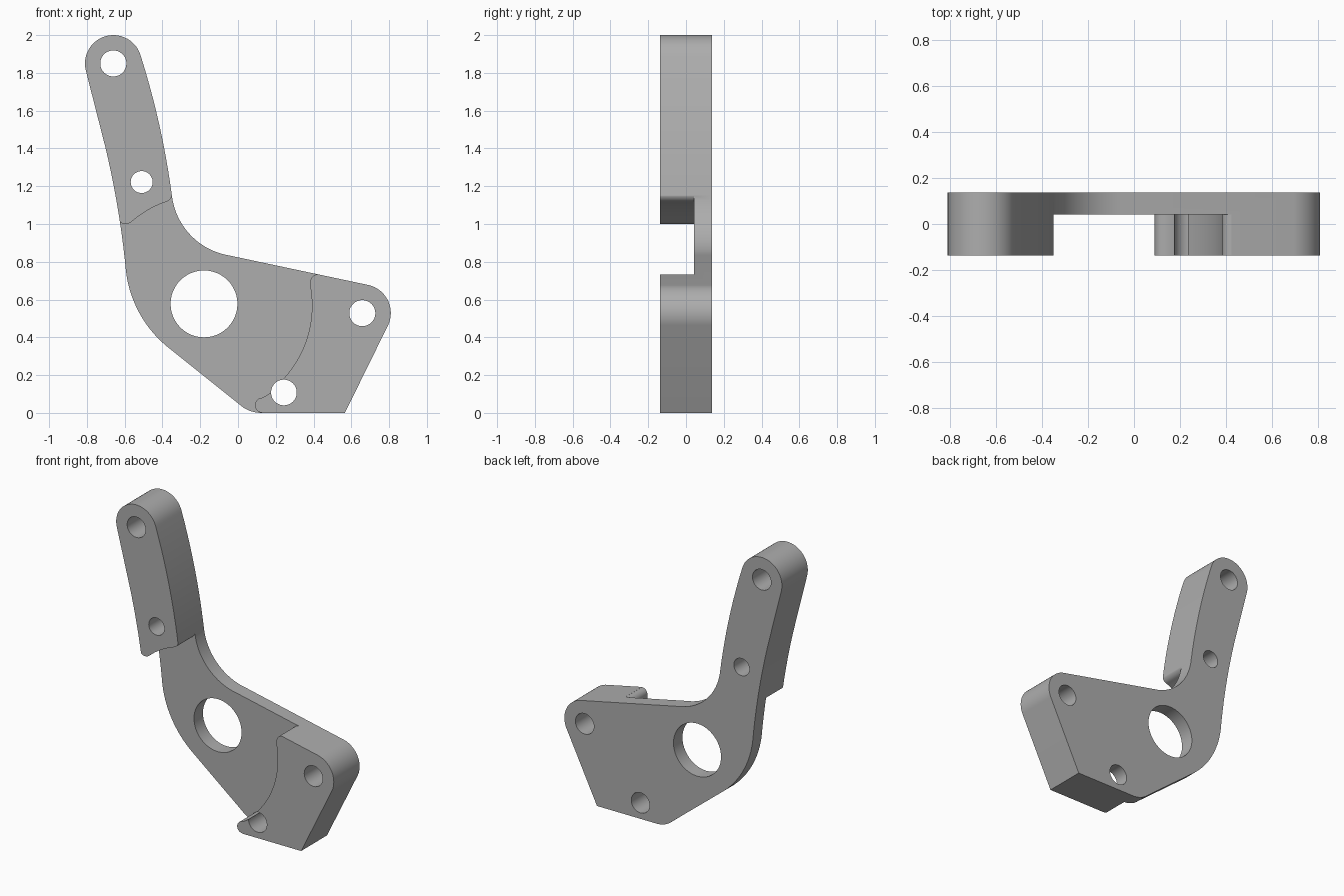
import bpy, bmesh, math
from mathutils import Vector

cube = bpy.data.objects.get("Cube")
if cube:
    bpy.data.objects.remove(cube, do_unlink=True)

HALF = 0.1375      # half thickness of the full-depth pads
POCKET = 0.042     # y of the recessed front face


def arc(a, b, c, n=16):
    """Points on the circle from a through b to c."""
    (ax, az), (bx, bz), (cx, cz) = a, b, c
    d = 2 * (ax * (bz - cz) + bx * (cz - az) + cx * (az - bz))
    sa, sb, sc = ax * ax + az * az, bx * bx + bz * bz, cx * cx + cz * cz
    ox = (sa * (bz - cz) + sb * (cz - az) + sc * (az - bz)) / d
    oz = (sa * (cx - bx) + sb * (ax - cx) + sc * (bx - ax)) / d
    r = math.hypot(ax - ox, az - oz)
    t0, t1, t2 = (math.atan2(z - oz, x - ox) for x, z in (a, b, c))
    sweep = (t2 - t0) % math.tau
    if (t1 - t0) % math.tau > sweep:
        sweep -= math.tau
    return [(ox + r * math.cos(t0 + sweep * i / n),
             oz + r * math.sin(t0 + sweep * i / n)) for i in range(n + 1)]


def prism(name, points, y0, y1):
    """Extrude an x-z outline from y0 to y1."""
    clean = [p for i, p in enumerate(points)
             if math.dist(p, points[i - 1]) > 0.0005]
    bm = bmesh.new()
    face = bm.faces.new([bm.verts.new((x, y0, z)) for x, z in clean])
    ext = bmesh.ops.extrude_face_region(bm, geom=[face])
    moved = [v for v in ext["geom"] if isinstance(v, bmesh.types.BMVert)]
    bmesh.ops.translate(bm, verts=moved, vec=Vector((0, y1 - y0, 0)))
    bmesh.ops.recalc_face_normals(bm, faces=bm.faces[:])
    mesh = bpy.data.meshes.new(name)
    bm.to_mesh(mesh)
    bm.free()
    obj = bpy.data.objects.new(name, mesh)
    bpy.context.collection.objects.link(obj)
    return obj


def cut(target, cutter):
    """Subtract the cutter and discard it."""
    cutter.hide_render = True
    mod = target.modifiers.new("cut", 'BOOLEAN')
    mod.operation, mod.solver, mod.object = 'DIFFERENCE', 'EXACT', cutter
    bpy.context.view_layer.objects.active = target
    bpy.ops.object.modifier_apply(modifier=mod.name)
    bpy.data.objects.remove(cutter, do_unlink=True)


# Bracket outline, clockwise from the left of the arm tip
outline = (
    arc((-0.805, 1.81), (-0.66, 2.0), (-0.515, 1.89), 28)            # arm tip
    + arc((-0.515, 1.89), (-0.42, 1.54), (-0.35, 1.15), 12)          # arm inner edge
    + arc((-0.35, 1.15), (-0.253, 0.943), (-0.045, 0.833), 20)       # inner bend
    + arc((0.695, 0.676), (0.777, 0.622), (0.795, 0.465), 24)        # outer corner
    + [(0.566, 0)]
    + arc((0.125, 0), (0.06, 0.012), (0.005, 0.047), 8)              # lower corner
    + arc((-0.38, 0.355), (-0.523, 0.53), (-0.593, 0.75), 18)        # outer bend
    + arc((-0.593, 0.75), (-0.625, 1.01), (-0.703, 1.41), 10)        # arm outer edge
)
bracket = prism("bracket", outline, -HALF, HALF)

# Front pocket between the arm pad and the mounting pad
pocket = (
    [(-0.9, 1.02)]
    + arc((-0.628, 1.012), (-0.598, 1.0), (-0.566, 1.01), 6)
    + arc((-0.566, 1.01), (-0.49, 1.066), (-0.385, 1.116), 12)
    + arc((-0.385, 1.116), (-0.36, 1.13), (-0.349, 1.153), 6)
    + [(-0.2, 1.16), (0.43, 1.16)]
    + arc((0.423, 0.733), (0.395, 0.722), (0.384, 0.69), 8)
    + arc((0.384, 0.66), (0.36, 0.38), (0.21, 0.15), 28)
    + arc((0.21, 0.15), (0.17, 0.105), (0.11, 0.075), 8)
    + arc((0.11, 0.075), (0.09, 0.04), (0.127, 0.001), 10)
    + [(0.127, -0.2), (-0.9, -0.2)]
)
cut(bracket, prism("pocket_cutter", pocket, -0.3, POCKET))

# Bolt holes and the large pivot hole
holes = [(-0.66, 1.85, 0.069), (-0.51, 1.222, 0.058), (-0.18, 0.577, 0.177),
         (0.658, 0.528, 0.069), (0.243, 0.108, 0.068)]
for x, z, r in holes:
    ring = [(x + r * math.cos(math.tau * i / 48),
             z + r * math.sin(math.tau * i / 48)) for i in range(48)]
    cut(bracket, prism("hole_cutter", ring, -0.3, 0.3))

# Single plain grey
grey = bpy.data.materials.new("plain grey")
grey.use_nodes = True
colour = (0.42, 0.42, 0.42, 1)
grey.diffuse_color = colour
grey.node_tree.nodes["Principled BSDF"].inputs["Base Color"].default_value = colour
bracket.data.materials.clear()
bracket.data.materials.append(grey)
for poly in bracket.data.polygons:
    poly.material_index = 0

bpy.ops.object.select_all(action='DESELECT')
bracket.select_set(True)
bpy.context.view_layer.objects.active = bracket
bpy.ops.object.shade_smooth_by_angle(angle=math.radians(30))
